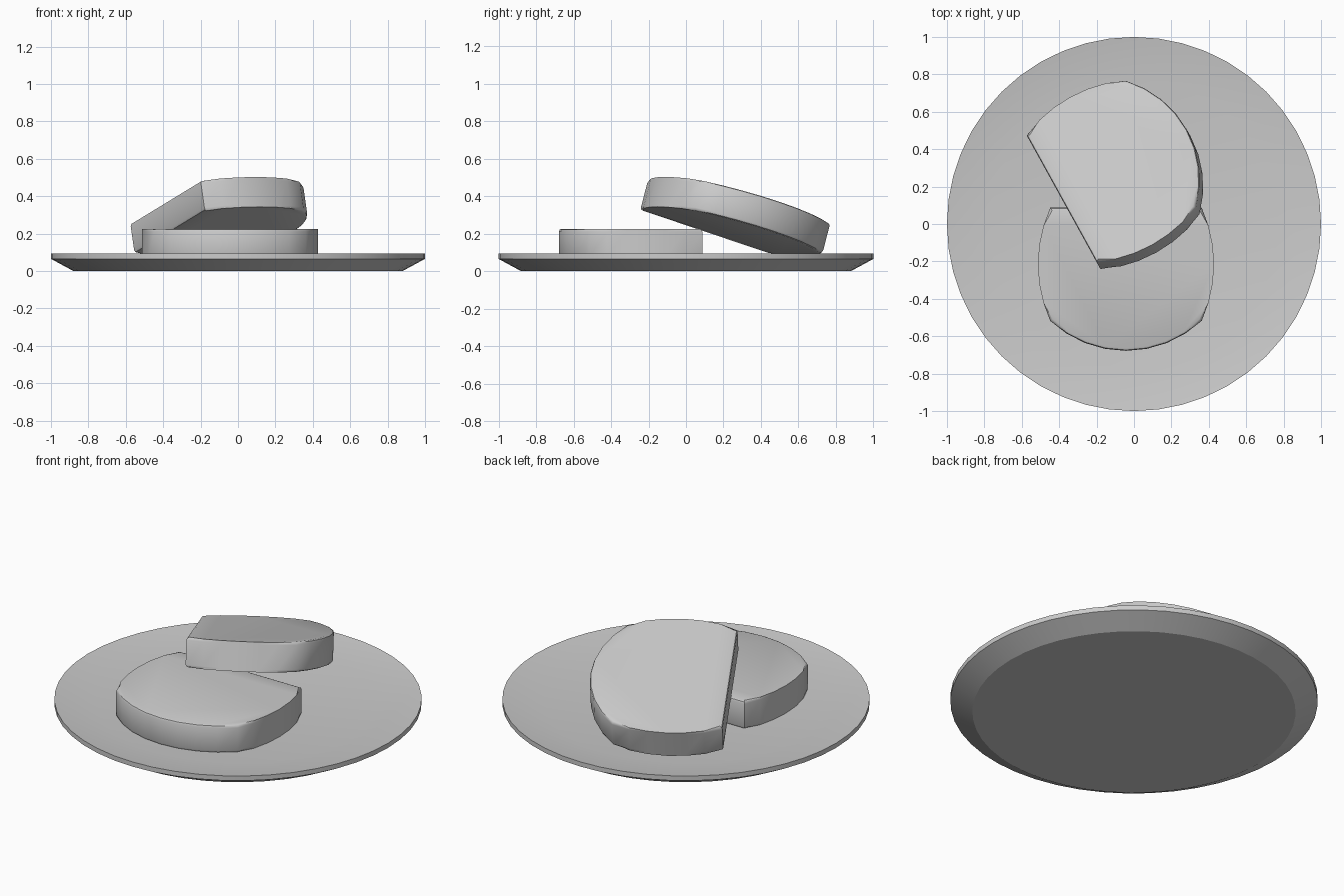
import bpy, bmesh, math
from mathutils import Matrix, Vector

if "Cube" in bpy.data.objects:
    bpy.data.objects.remove(bpy.data.objects["Cube"])


def finish(obj, angle):
    bpy.ops.object.select_all(action='DESELECT')
    obj.select_set(True)
    bpy.context.view_layer.objects.active = obj
    bpy.ops.object.shade_smooth_by_angle(angle=math.radians(angle))


def new_object(name, bm):
    bmesh.ops.recalc_face_normals(bm, faces=bm.faces[:])
    mesh = bpy.data.meshes.new(name)
    bm.to_mesh(mesh)
    bm.free()
    obj = bpy.data.objects.new(name, mesh)
    bpy.context.collection.objects.link(obj)
    return obj


def lathe(name, profile, sides):
    bm = bmesh.new()
    rings = [[bm.verts.new((r * math.cos(2 * math.pi * i / sides),
                            r * math.sin(2 * math.pi * i / sides), z))
              for i in range(sides)] for r, z in profile]
    for a, b in zip(rings, rings[1:]):
        for i in range(sides):
            j = (i + 1) % sides
            bm.faces.new((a[i], a[j], b[j], b[i]))
    bm.faces.new(rings[0])
    bm.faces.new(rings[-1])
    return new_object(name, bm)


def arc(p, q, sagitta, steps):
    """Points of a circular arc from p to q (q left out), bulging right of travel."""
    p, q = Vector(p), Vector(q)
    half = (q - p).length / 2
    radius = (half * half + sagitta * sagitta) / (2 * sagitta)
    along = (q - p).normalized()
    out = Vector((along.y, -along.x))
    centre = (p + q) / 2 - out * (radius - sagitta)
    a = math.asin(half / radius)
    angles = [-a + 2 * a * i / steps for i in range(steps)]
    return [centre + radius * (along * math.sin(t) + out * math.cos(t)) for t in angles]


def slice_of_bread(name, matrix):
    # Flat foot, bulging sides and domed top
    foot, shoulder = (0.405, -0.38), (0.405, 0.225)
    foot_l, shoulder_l = (-0.405, -0.38), (-0.405, 0.225)
    outline = (arc(foot, shoulder, 0.066, 6) + arc(shoulder, shoulder_l, 0.16, 8)
               + arc(shoulder_l, foot_l, 0.066, 6) + [Vector(foot_l)])
    bm = bmesh.new()
    t = 0.083
    low = [bm.verts.new((p.x, p.y, -t)) for p in outline]
    top = [bm.verts.new((p.x, p.y, t)) for p in outline]
    caps = [bm.faces.new(low[::-1]), bm.faces.new(top)]
    for i in range(len(low)):
        j = (i + 1) % len(low)
        bm.faces.new((low[i], low[j], top[j], top[i]))
    # Rounded crust rims
    rims = [e for f in caps for e in f.edges]
    bmesh.ops.bevel(bm, geom=rims, offset=0.015, segments=2, profile=0.5,
                    affect='EDGES')
    obj = new_object(name, bm)
    obj.matrix_world = matrix
    finish(obj, 35)


# Plate: foot, flared underside, thin rim, shallow well
plate = lathe("plate", [(0.88, 0.0), (1.0, 0.065), (1.0, 0.093), (0.77, 0.06)], 48)
finish(plate, 20)

# Slice lying flat, dome towards the front
slice_of_bread("flat_slice",
               Matrix.Translation((-0.043, -0.293, 0.143)) @ Matrix.Rotation(math.pi, 4, 'Z'))

# Slice leaning on the first one
v = Vector((0.875, 0.483, 0)).normalized()
u = Vector((0.461, -0.842, 0.283))
u = (u - v * u.dot(v)).normalized()
turn = Matrix((u, v, u.cross(v))).transposed().to_4x4()
slice_of_bread("leaning_slice", Matrix.Translation((-0.044, 0.30, 0.29)) @ turn)
